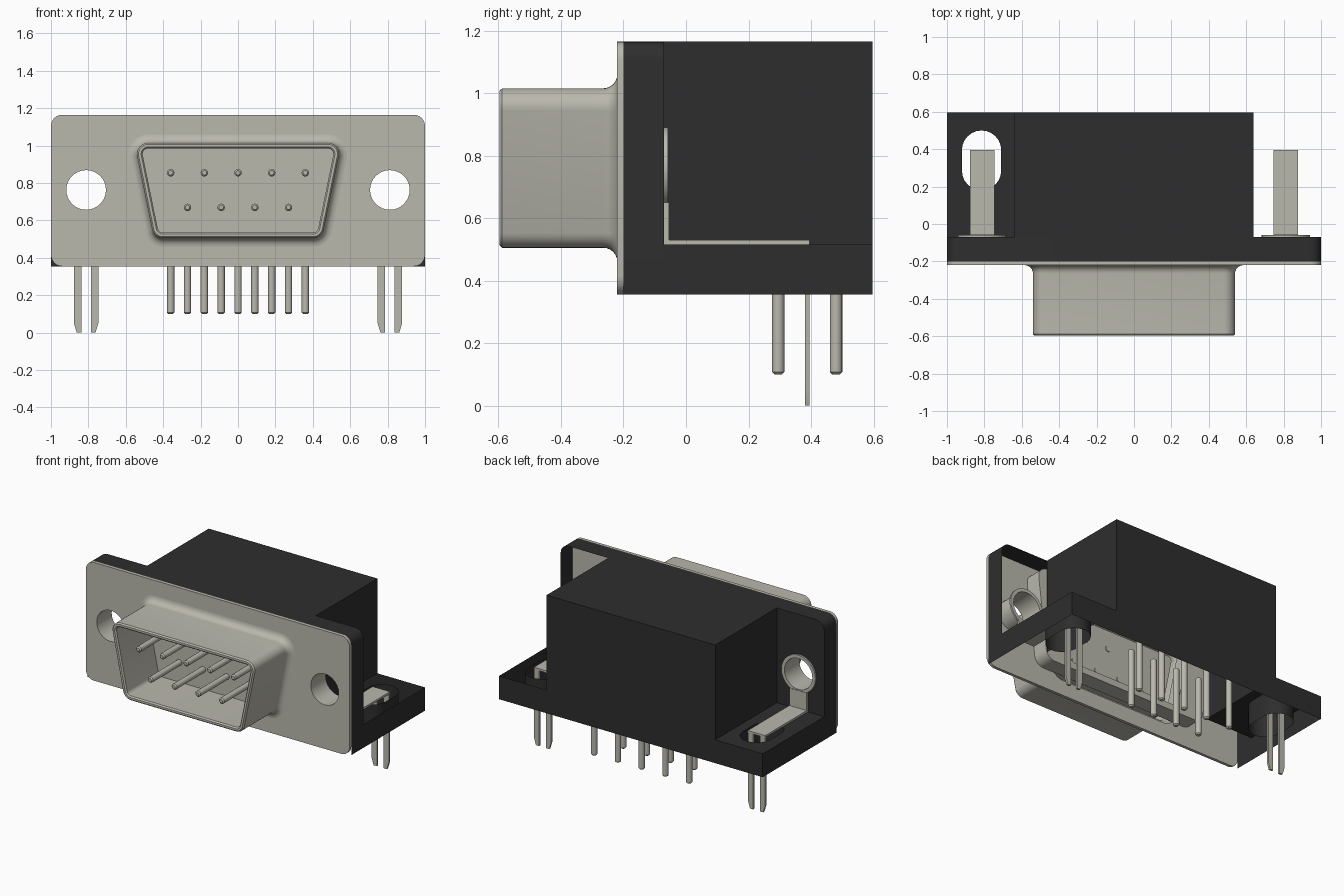
import bpy, bmesh
from math import pi, sin, cos, atan2, radians

if "Cube" in bpy.data.objects:
    bpy.data.objects.remove(bpy.data.objects["Cube"])


def material(name, rgb):
    m = bpy.data.materials.new(name)
    m.use_nodes = True
    m.diffuse_color = (*rgb, 1)
    m.node_tree.nodes["Principled BSDF"].inputs["Base Color"].default_value = (*rgb, 1)
    return m


METAL = material("warm grey metal", (0.49, 0.48, 0.42))
BLACK = material("black plastic", (0.027, 0.027, 0.027))

# Axis along which a flat outline is extruded
AXIS = {"x": lambda u, v, w: (w, u, v),
        "y": lambda u, v, w: (u, w, v),
        "z": lambda u, v, w: (u, v, w)}


def rounded(centres, r, n=6):
    """Outline around a counter-clockwise polygon of corner centres."""
    pts, k = [], len(centres)
    for i, (x, z) in enumerate(centres):
        (px, pz), (nx, nz) = centres[i - 1], centres[(i + 1) % k]
        a = atan2(z - pz, x - px) - pi / 2
        turn = (atan2(nz - z, nx - x) - pi / 2 - a) % (2 * pi)
        pts += [(x + r * cos(a + turn * j / n), z + r * sin(a + turn * j / n))
                for j in range(n + 1)]
    return pts


def circle(x, z, r, n=32):
    return [(x + r * cos(2 * pi * i / n), z + r * sin(2 * pi * i / n)) for i in range(n)]


def rect(x0, z0, x1, z1):
    return [(x0, z0), (x1, z0), (x1, z1), (x0, z1)]


def ring(bm, pts, axis, w):
    return [bm.verts.new(AXIS[axis](u, v, w)) for u, v in pts]


def bridge(bm, a, b, closed=True):
    for i in range(0 if closed else 1, len(a)):
        bm.faces.new((a[i - 1], a[i], b[i], b[i - 1]))


def fill(bm, rings):
    edges = []
    for r in rings:
        for i in range(len(r)):
            pair = (r[i - 1], r[i])
            edges.append(bm.edges.get(pair) or bm.edges.new(pair))
    bmesh.ops.triangle_fill(bm, use_beauty=True, edges=edges)


def sheet(bm, loops, axis, w):
    fill(bm, [ring(bm, p, axis, w) for p in loops])


def slab(bm, loops, axis, a, b):
    """Extruded outline; later loops are holes."""
    lo = [ring(bm, p, axis, a) for p in loops]
    hi = [ring(bm, p, axis, b) for p in loops]
    for r0, r1 in zip(lo, hi):
        bridge(bm, r0, r1)
    fill(bm, lo)
    fill(bm, hi)


def loft(bm, sections, axis="y"):
    rings = [ring(bm, p, axis, w) for p, w in sections]
    for r0, r1 in zip(rings, rings[1:]):
        bridge(bm, r0, r1)
    return rings


def finish(bm, name, mat, weld=False, mirror=False):
    if weld:
        bmesh.ops.remove_doubles(bm, verts=bm.verts, dist=0.0005)
    bmesh.ops.recalc_face_normals(bm, faces=bm.faces)
    me = bpy.data.meshes.new(name)
    bm.to_mesh(me)
    bm.free()
    me.materials.append(mat)
    ob = bpy.data.objects.new(name, me)
    bpy.context.collection.objects.link(ob)
    bpy.ops.object.select_all(action="DESELECT")
    ob.select_set(True)
    bpy.context.view_layer.objects.active = ob
    bpy.ops.object.shade_smooth_by_angle(angle=radians(35))
    if mirror:
        ob.modifiers.new("mirror", "MIRROR")
    return ob


BOTTOM, TOP, STEP = 0.355, 1.165, 0.515     # heights of the housing
FRONT, MID, BACK = -0.2, -0.07, 0.597       # depths of the housing
SIDE, HOLE_X, HOLE_Z, HOLE_R = 0.64, 0.812, 0.763, 0.106


def d_outline(offset):
    return rounded([(-0.4, 0.565), (0.4, 0.565), (0.48, 0.955), (-0.48, 0.955)],
                   0.06 + offset, 8)


# Face plate with two screw holes and the D-shaped opening
R = 0.045
bm = bmesh.new()
plate = rounded(rect(-0.94, BOTTOM + 0.06, 0.94, TOP - 0.06), 0.06)
holes = [circle(s * HOLE_X, HOLE_Z, HOLE_R) for s in (-1, 1)]
slab(bm, [plate, d_outline(R)] + holes, "y", -0.22, FRONT)
finish(bm, "face_plate", METAL)

# D shell: flared root, rolled rim, inner wall and floor
bm = bmesh.new()
steps = [i * pi / 12 for i in range(7)]
sections = [(d_outline(R - R * sin(t)), -0.22 - R + R * cos(t)) for t in steps]
sections += [(d_outline(o), y) for o, y in
             ((0, -0.588), (-0.008, -0.597), (-0.022, -0.597), (-0.03, -0.588), (-0.03, -0.25))]
fill(bm, loft(bm, sections)[-1:])
finish(bm, "d_shell", METAL)

# Rear flange behind the plate, with a D-shaped recess
bm = bmesh.new()
flange = rounded([(-0.56, 0.56), (0.56, 0.56), (0.62, 1.05), (-0.62, 1.05)], 0.07)
slab(bm, [flange, d_outline(-0.03)], "y", FRONT, -0.09)
finish(bm, "rear_flange", METAL)

# Hollow housing, open underneath and in front
bm = bmesh.new()
arch = [(1, BOTTOM)] + [p for p in plate if p[1] > 1] + [(-1, BOTTOM)]
bridge(bm, ring(bm, arch, "y", FRONT), ring(bm, arch, "y", MID), closed=False)
sheet(bm, [rect(-SIDE, MID, SIDE, BACK)], "z", TOP)
sheet(bm, [rect(-SIDE, STEP, SIDE, TOP)], "y", BACK)
sheet(bm, [rect(-1, BOTTOM, 1, STEP)], "y", BACK)
for s in (-1, 1):
    sheet(bm, [rect(MID, STEP, BACK, TOP)], "x", s * SIDE)
    sheet(bm, [rect(MID, BOTTOM, BACK, STEP)], "x", s)
# Step on the right side: upright ear and slotted foot
ear = [(-SIDE, TOP)] + [p for p in plate if p[0] < -0.9 and p[1] > 1]
ear += [(-1, STEP), (-SIDE, STEP)]
sheet(bm, [ear, holes[0]], "y", MID)
slots = [rounded([(s * 0.815, 0.395), (s * 0.815, 0.285)], 0.105, 12) for s in (-1, 1)]
sheet(bm, [rect(-1, MID, -SIDE, BACK), slots[0]], "z", STEP)
for slot in slots:
    loft(bm, [(slot, BOTTOM), (slot, STEP)], "z")
finish(bm, "housing", BLACK, weld=True)

# Screw sleeves with a washer ring
bm = bmesh.new()
hole = circle(HOLE_X, HOLE_Z, HOLE_R)
loft(bm, [(hole, -0.215), (hole, MID)])
slab(bm, [circle(HOLE_X, HOLE_Z, 0.129), hole], "y", MID, -0.058)
finish(bm, "screw_sleeves", METAL, mirror=True)

# Bent brackets with two board prongs
bm = bmesh.new()
bend = [(-0.07, 0.65), (-0.07, 0.516), (0.395, 0.516), (0.395, 0.53),
        (-0.055, 0.53), (-0.055, 0.65)]
slab(bm, [bend], "x", 0.745, 0.877)
for s in (-1, 1):
    prong = [(HOLE_X + s * dx, z) for dx, z in
             ((0.026, 0.52), (0.026, 0), (0.05, 0), (0.065, 0.05), (0.065, 0.52))]
    slab(bm, [prong], "y", 0.381, 0.395)
finish(bm, "board_brackets", METAL, mirror=True)


def pin(bm, axis, u, v, tip, root):
    d = 0.008 if root > tip else -0.008
    rings = loft(bm, [(circle(u, v, r, 16), w) for r, w in
                      ((0.012, tip), (0.02, tip + d), (0.02, root))], axis)
    fill(bm, rings[:1])
    fill(bm, rings[-1:])


# Contact pins in the shell and solder pins below
contacts, solder = bmesh.new(), bmesh.new()
for i in range(9):
    x, upper = (i - 4) * 0.09, i % 2 == 0
    pin(contacts, "y", x, 0.855 if upper else 0.67, -0.57, -0.245)
    pin(solder, "z", x, 0.48 if upper else 0.295, 0.1, 0.5)
finish(contacts, "contact_pins", METAL)
finish(solder, "solder_pins", METAL)
